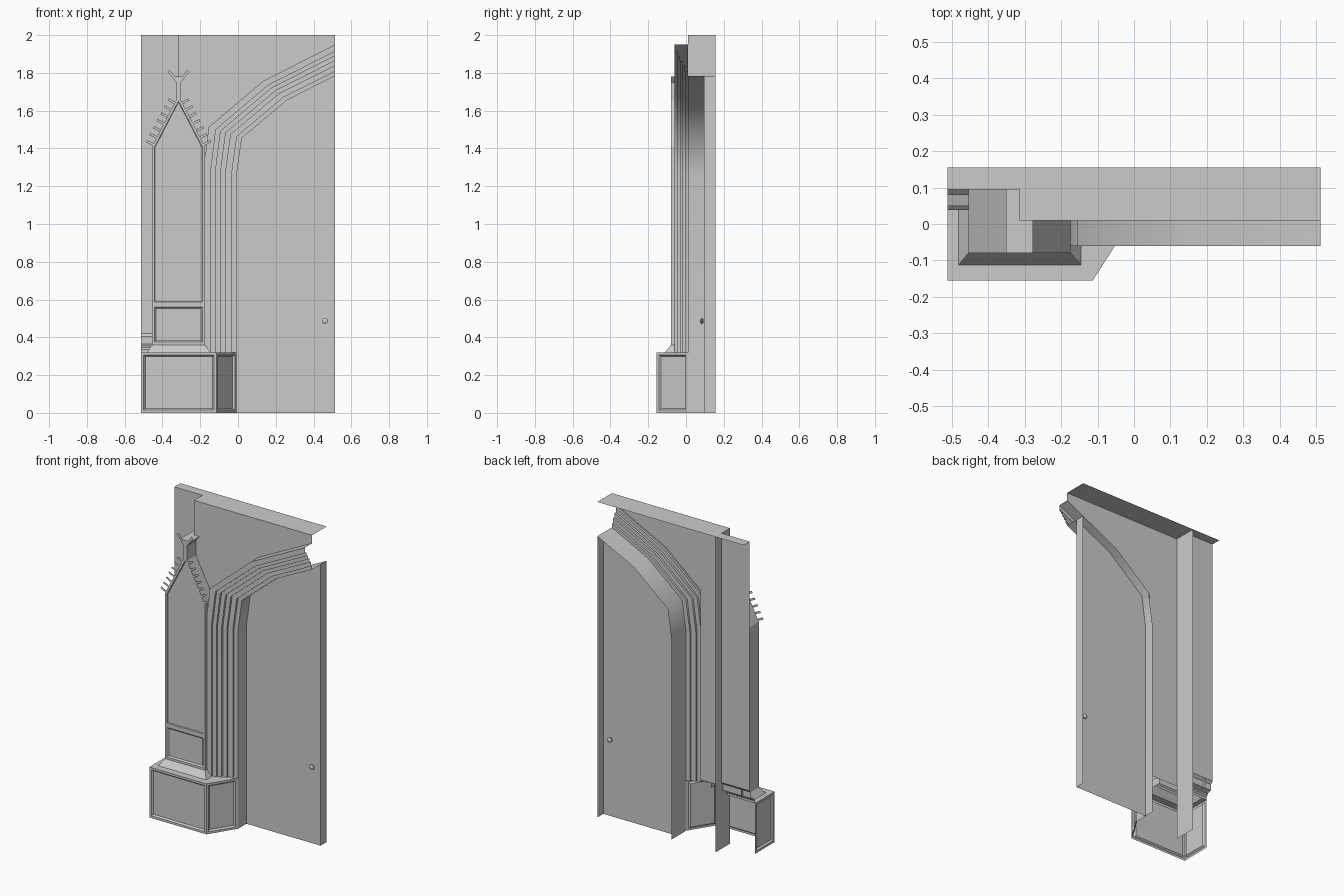
import bpy, bmesh, math
from mathutils import Vector

if "Cube" in bpy.data.objects:
    bpy.data.objects.remove(bpy.data.objects["Cube"])

L, R, BACK, FRONT = -0.513, 0.513, 0.155, -0.08
WALL, RECESS, MID = 0.01, 0.095, -0.315   # wall planes and the step between them


def build(name, bm, smooth=None):
    me = bpy.data.meshes.new(name)
    bm.to_mesh(me)
    bm.free()
    ob = bpy.data.objects.new(name, me)
    bpy.context.collection.objects.link(ob)
    if smooth:
        bpy.ops.object.select_all(action='DESELECT')
        ob.select_set(True)
        bpy.context.view_layer.objects.active = ob
        bpy.ops.object.shade_smooth_by_angle(angle=math.radians(smooth))
    return ob


def add_face(bm, pts):
    return bm.faces.new([bm.verts.new(p) for p in pts])


def sheet(name, pts):
    bm = bmesh.new()
    add_face(bm, pts)
    return build(name, bm)


def loft(name, rows, smooth=None):
    """Quads between successive rows of points."""
    bm = bmesh.new()
    grid = [[bm.verts.new(p) for p in row] for row in rows]
    for a, b in zip(grid, grid[1:]):
        for i in range(len(a) - 1):
            bm.faces.new((a[i], a[i + 1], b[i + 1], b[i]))
    return build(name, bm, smooth)


def panel(name, pts, insets):
    """Flat face with successive (width, depth) insets."""
    bm = bmesh.new()
    f = add_face(bm, pts)
    bm.normal_update()
    for width, depth in insets:
        bmesh.ops.inset_individual(bm, faces=[f], thickness=width, depth=depth,
                                   use_even_offset=True)
    return build(name, bm)


def xz(pts, y):
    return [(x, y, z) for x, z in pts]


def arch(d, z0):
    """Door arch line, pushed outwards by d."""
    return [(-0.008 - d, z0), (-0.008 - d, 1.257 + 0.13 * d), (0.02 - d, 1.455 + 0.33 * d),
            (0.26 - 0.72 * d, 1.656 + 0.58 * d), (R, 1.783 + 0.95 * d)]


# Stepped mouldings around the arch, and the deep jamb
section = [(0.175, WALL), (0.175, -0.06)]
offsets = [0.137, 0.112, 0.085, 0.058, 0.026, 0.0]
for i, d in enumerate(offsets):
    y = -0.06 + 0.014 * i
    section += [(d, y), (d, y + 0.014)] if i < 5 else [(d, y)]
loft("arch_mouldings", [xz(arch(d, 0.32), y) for d, y in section], 50)
loft("door_jamb", [xz(arch(0, 0), y) for y in (WALL, BACK)], 50)

# Door leaf with its edge strip and knobs
sheet("door", xz(arch(0, 0) + [(R, 0)], RECESS))
loft("door_edge", [[(R, y, 0), (R, y, 1.783)] for y in (RECESS, BACK)])
for side, name in ((-1, "knob_front"), (1, "knob_back")):
    profile = [(0.008, 0), (0.008, 0.006), (0.016, 0.009), (0.016, 0.015), (0.010, 0.019), (0.0005, 0.020)]
    loft(name, [[(0.46 + r * math.cos(a), RECESS + side * h, 0.487 + r * math.sin(a))
                 for a in (k * math.tau / 12 for k in range(13))] for r, h in profile], 40)

# Wall planes, step and top
outer = arch(0.175, 0.32)
sheet("upper_wall", xz([(MID, 0.35), (-0.11, 0.35), (-0.11, 1.551)] + outer[3:] + [(R, 2), (MID, 2)], WALL))
loft("wall_step", [[(MID, WALL, z), (MID, BACK, z)] for z in (0, 2)])
course = [(RECESS, 2), (RECESS, 0.42), (0.08, 0.405), (0.08, 0.365), (0.05, 0.355),
          (0.05, 0.345), (0.04, 0.335), (0.04, 0.32)]
loft("recessed_wall_and_course", [[(x, y, z) for y, z in course] for x in (L, MID)])
sheet("wall_top", [(x, y, 2) for x, y in ((L, BACK), (L, RECESS), (MID, RECESS),
                                         (MID, WALL), (R, WALL), (R, BACK))])

# Panelled base block
base = [(L, 0.04), (L, -0.155), (-0.113, -0.155), (-0.008, WALL)]
for name, a, b in zip(("base_left", "base_front", "base_splay"), base, base[1:]):
    panel(name, [(*a, 0), (*b, 0), (*b, 0.32), (*a, 0.32)], [(0.014, 0), (0.008, -0.01)])
skirt = [(-0.482, 0.04), (-0.482, -0.112), (-0.145, -0.112), (-0.145, -0.046)]
neck = [(-0.455, 0.04), (-0.455, FRONT), (-0.175, FRONT), (-0.175, -0.046)]
loft("base_top", [[(*p, 0.32) for p in row] for row in (base, skirt)])
loft("pillar_skirt", [[(*p, 0.32) for p in skirt], [(*p, 0.36) for p in neck]])

# Pillar with gabled face: panels in front, returns running back to each wall plane
x0, x1, eave, apex, split = -0.455, -0.175, 1.41, 1.68, 0.575
panel("pillar_low_panel", xz([(x0, 0.36), (x1, 0.36), (x1, split), (x0, split)], FRONT),
      [(0.014, 0), (0.008, -0.008)])
panel("pillar_tall_panel", xz([(x0, split), (x1, split), (x1, eave), (MID, apex), (x0, eave)], FRONT),
      [(0.013, 0), (0.003, -0.006)])
half = [(0.14, 0.36), (0.14, eave), (0.013, 1.655), (0.013, 1.75), (0.037, 1.78), (0, 1.78)]
for s, depth, side in ((-1, RECESS, "left"), (1, WALL, "right")):
    pts = [(MID + s * x, z) for x, z in half]
    loft("pillar_return_" + side, [xz(pts, FRONT), xz(pts, depth)])

# Finial face with flat forked tips
fork = [(0.013, 1.65), (0.013, 1.75), (0.058, 1.806), (0.047, 1.817), (0.018, 1.78)]
sheet("finial", xz([(MID + x, z) for x, z in fork] + [(MID - x, z) for x, z in reversed(fork)], FRONT))

# Flat crockets climbing both gable slopes
bm = bmesh.new()
for s in (-1, 1):
    a, b = Vector((x1 - MID, eave)), Vector((0.013, 1.655))
    t = (b - a).normalized()
    n = Vector((t.y, -t.x))
    for i in range(7):
        p = a.lerp(b, 0.02 + 0.15 * i)
        quad = [p, p + n * 0.04, p + n * 0.04 + t * 0.013, p + t * 0.013]
        add_face(bm, [(MID + s * q.x, FRONT, q.y) for q in quad])
build("crockets", bm)
